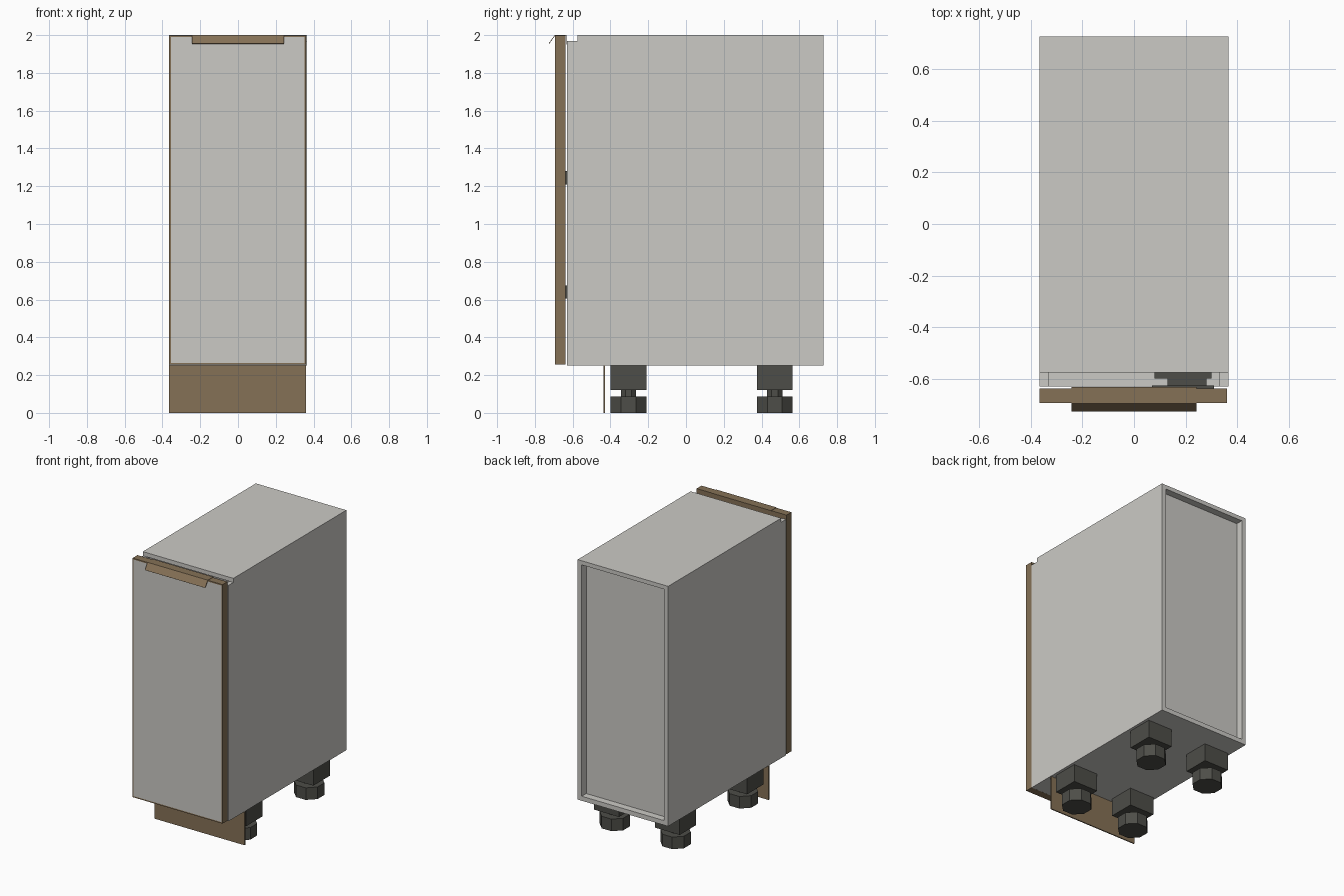
import bpy, bmesh, math

if "Cube" in bpy.data.objects:
    bpy.data.objects.remove(bpy.data.objects["Cube"])


def material(name, rgb):
    m = bpy.data.materials.new(name)
    m.diffuse_color = (*rgb, 1)
    m.use_nodes = True
    m.node_tree.nodes["Principled BSDF"].inputs["Base Color"].default_value = m.diffuse_color
    return m


GREY = material("light grey board", (0.60, 0.59, 0.56))
BROWN = material("brown wood", (0.235, 0.165, 0.093))
DARK = material("dark grey plastic", (0.075, 0.075, 0.065))


def finish(name, bm, *mats):
    bmesh.ops.recalc_face_normals(bm, faces=bm.faces)
    me = bpy.data.meshes.new(name)
    bm.to_mesh(me)
    bm.free()
    for m in mats:
        me.materials.append(m)
    ob = bpy.data.objects.new(name, me)
    bpy.context.collection.objects.link(ob)
    return ob


def box_bm(x, y, z):
    bm = bmesh.new()
    bmesh.ops.create_cube(bm, size=1)
    for v in bm.verts:
        v.co = [r[0] if c < 0 else r[1] for c, r in zip(v.co, (x, y, z))]
    return bm


def box(name, x, y, z, mat):
    return finish(name, box_bm(x, y, z), mat)


def octagon(name, x, y, z, width, mat):
    bm = bmesh.new()
    r = width / 2 / math.cos(math.pi / 8)
    ring = [bm.verts.new((x + r * math.cos((k + 0.5) * math.pi / 4),
                          y + r * math.sin((k + 0.5) * math.pi / 4), z[0]))
            for k in range(8)]
    cap = bm.faces.new(ring)
    new = bmesh.ops.extrude_face_region(bm, geom=[cap], use_keep_orig=True)["geom"]
    for v in new:
        if isinstance(v, bmesh.types.BMVert):
            v.co.z = z[1]
    return finish(name, bm, mat)


# Carcass: two sides, floor, recessed back and a top set back from the front
W, T = 0.365, 0.033
FRONT, BACK = -0.63, 0.727
box("left_side", (-W, -W + T), (FRONT, BACK), (0.25, 1.97), GREY)
box("right_side", (W - T, W), (FRONT, BACK), (0.25, 1.97), GREY)
box("floor_board", (-W + T, W - T), (FRONT, BACK), (0.25, 0.283), GREY)
box("back_panel", (-W + T, W - T), (0.655, 0.675), (0.283, 1.97), GREY)
box("top_board", (-W, W), (-0.575, BACK), (1.97, 2.0), GREY)

# Door: brown slab with a grey face inset from the edges
bm = box_bm((-0.365, 0.36), (-0.693, -0.637), (0.255, 1.998))
bm.normal_update()
face = min(bm.faces, key=lambda f: f.calc_center_median().y)
bmesh.ops.inset_region(bm, faces=[face], thickness=0.013)
face.material_index = 1
finish("door", bm, BROWN, GREY)

# Edge handle: thin sheet over the door top, slanted lip in front
profile = [(-0.632, 1.95), (-0.632, 2.0), (-0.695, 2.0), (-0.727, 1.956),
           (-0.724, 1.954), (-0.693, 1.997), (-0.635, 1.997), (-0.635, 1.95)]
bm = bmesh.new()
ends = [[bm.verts.new((x, y, z)) for y, z in profile] for x in (-0.243, 0.243)]
for k in range(len(profile)):
    j = (k + 1) % len(profile)
    bm.faces.new((ends[0][k], ends[0][j], ends[1][j], ends[1][k]))
for e in ends:
    bm.faces.new(e)
finish("handle", bm, BROWN)

# Plinth board
box("plinth", (-0.365, 0.36), (-0.438, -0.43), (0.0, 0.25), BROWN)

# Four adjustable legs
for sx, side in ((-1, "left"), (1, "right")):
    for y, end in ((-0.305, "front"), (0.47, "back")):
        x, tag = sx * 0.245, f"{end}_{side}"
        box("leg_block_" + tag, (x - 0.1, x + 0.1), (y - 0.095, y + 0.095), (0.12, 0.25), DARK)
        octagon("leg_neck_" + tag, x, y, (0.085, 0.125), 0.08, DARK)
        octagon("leg_foot_" + tag, x, y, (0.0, 0.088), 0.19, DARK)

# Door fittings in the gap behind the door
for z, tag in ((0.64, "lower"), (1.245, "upper")):
    box("fitting_plate_" + tag, (0.07, 0.31), (-0.637, -0.626), (z - 0.035, z + 0.035), DARK)
    box("fitting_arm_" + tag, (0.13, 0.28), (-0.626, -0.598), (z - 0.025, z + 0.025), DARK)
    box("fitting_body_" + tag, (0.08, 0.30), (-0.598, -0.5), (z - 0.03, z + 0.03), DARK)
